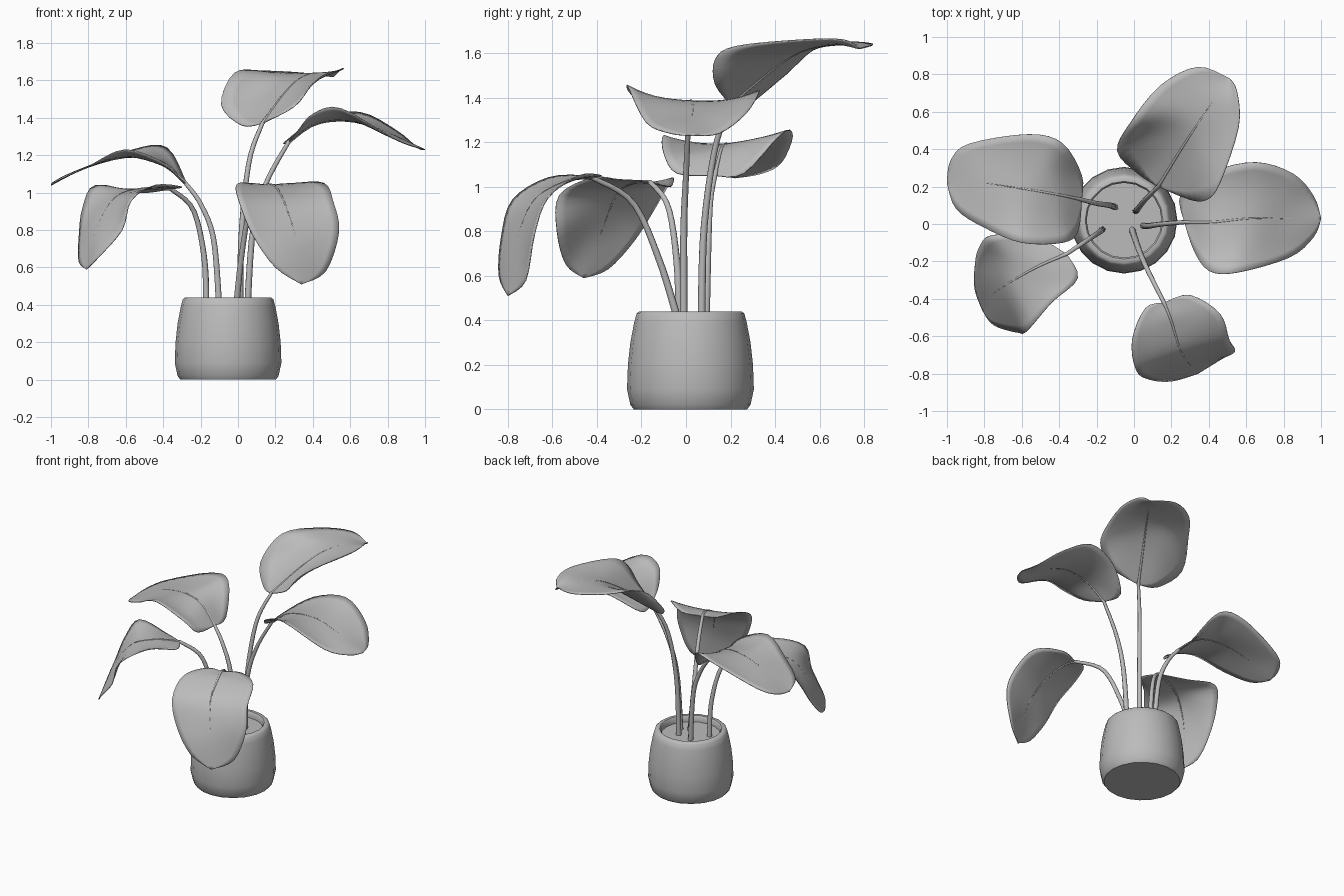
import bpy, bmesh, math
from mathutils import Vector

if "Cube" in bpy.data.objects:
    bpy.data.objects.remove(bpy.data.objects["Cube"], do_unlink=True)

# One plain grey for the whole model
grey = bpy.data.materials.new("plain_grey")
grey.use_nodes = True
grey.diffuse_color = (0.5, 0.5, 0.5, 1)
shader = next(n for n in grey.node_tree.nodes if n.type == "BSDF_PRINCIPLED")
shader.inputs["Base Color"].default_value = grey.diffuse_color
shader.inputs["Roughness"].default_value = 0.8


def activate(obj):
    bpy.ops.object.select_all(action="DESELECT")
    obj.select_set(True)
    bpy.context.view_layer.objects.active = obj


def finish(name, bm, angle):
    bmesh.ops.recalc_face_normals(bm, faces=bm.faces)
    mesh = bpy.data.meshes.new(name)
    bm.to_mesh(mesh)
    bm.free()
    mesh.materials.append(grey)
    obj = bpy.data.objects.new(name, mesh)
    bpy.context.collection.objects.link(obj)
    activate(obj)
    bpy.ops.object.shade_smooth_by_angle(angle=math.radians(angle))
    return obj


def points(*triples):
    """Points given in hundredths of a unit."""
    return [Vector(t) / 100 for t in triples]


def sample(rail, t):
    """Smooth point on a rail, t from 0 to 1."""
    spans = len(rail) - 1
    i = min(int(t * spans), spans - 1)
    u = t * spans - i
    b, c = rail[i], rail[i + 1]
    a = rail[i - 1] if i else b
    d = rail[i + 2] if i + 2 <= spans else c
    return 0.5 * (2 * b + (c - a) * u + (2 * a - 5 * b + 4 * c - d) * u ** 2
                  + (3 * b - a - 3 * c + d) * u ** 3)


def make_leaf(name, base, left, middle, right, tip, rows=24, cols=14):
    """Blade lofted across two edge rails and a midrib, with cupped sides."""
    ends = points(base, tip)
    rails = [[ends[0]] + points(*r) + [ends[1]] for r in (left, middle, right)]
    bm = bmesh.new()
    grid = []
    for r in range(rows + 1):
        lft, mid, rgt = (sample(rail, r / rows) for rail in rails)
        row = []
        for c in range(cols + 1):
            v = 2 * c / cols - 1
            bend = abs(v) ** 2.5 * ((lft + rgt) / 2 - mid)
            row.append(bm.verts.new(mid + v * (rgt - lft) / 2 + bend))
        grid.append(row)
    for r in range(rows):
        for c in range(cols):
            bm.faces.new((grid[r][c], grid[r][c + 1], grid[r + 1][c + 1], grid[r + 1][c]))
    bmesh.ops.remove_doubles(bm, verts=bm.verts, dist=0.0005)
    obj = finish(name + "_leaf", bm, 60)
    thick = obj.modifiers.new("thickness", "SOLIDIFY")
    thick.thickness = 0.005
    thick.offset = 0
    return rails[1]


def make_stem(name, stalk, midrib):
    """Tapered stalk that carries on as a fine rib along the blade."""
    stalk = points(*stalk) + [midrib[0]]
    steps = 14
    path = [(sample(stalk, i / steps), 0.018 - 0.007 * i / steps) for i in range(steps + 1)]
    path += [(sample(midrib, i / steps), 0.008 * (1 - i / steps) + 0.001)
             for i in range(1, steps + 1)]
    curve = bpy.data.curves.new(name + "_stem", "CURVE")
    curve.dimensions = "3D"
    curve.bevel_depth = 1
    curve.bevel_resolution = 2
    curve.use_fill_caps = True
    spline = curve.splines.new("POLY")
    spline.points.add(len(path) - 1)
    for point, (co, radius) in zip(spline.points, path):
        point.co = (*co, 1)
        point.radius = radius
    curve.materials.append(grey)
    obj = bpy.data.objects.new(name + "_stem", curve)
    bpy.context.collection.objects.link(obj)
    activate(obj)
    bpy.ops.object.convert(target="MESH")
    bpy.ops.object.shade_smooth_by_angle(angle=math.radians(60))


def make_plant_part(name, stalk, **blade):
    make_stem(name, stalk, make_leaf(name, **blade))


# Pot with a rim and a soil disc, turned around its own axis
profile = [(0, 0), (0.255, 0), (0.27, 0.02), (0.285, 0.09), (0.281, 0.2), (0.27, 0.3),
           (0.253, 0.39), (0.242, 0.43), (0.23, 0.44), (0.208, 0.44), (0.2, 0.43),
           (0.2, 0.395), (0, 0.395)]
bm = bmesh.new()
verts = [bm.verts.new((r, 0, z)) for r, z in profile]
edges = [bm.edges.new(pair) for pair in zip(verts, verts[1:])]
bmesh.ops.spin(bm, geom=verts + edges, cent=(0, 0, 0), axis=(0, 0, 1),
               angle=2 * math.pi, steps=20)
bmesh.ops.remove_doubles(bm, verts=bm.verts, dist=0.0005)
pot = finish("pot", bm, 50)
pot.location = (-0.053, 0.02, 0)

# Tall leaf at the back
make_plant_part(
    "back", [(1, 7, 38), (2, 8, 80), (6, 13, 117)],
    base=(13, 20, 137), tip=(51, 78, 162),
    left=[(2, 27, 136), (-9, 39, 147), (-2, 54, 164), (14, 74, 165), (34, 84, 164)],
    middle=[(24, 38, 152), (33, 52, 161), (43, 67, 164)],
    right=[(30, 13, 146), (39, 13, 157), (46, 22, 163), (56, 52, 166), (55, 71, 166)])

# Leaf reaching to the left side
make_plant_part(
    "left", [(5, -1, 38), (8, -1, 80), (15, 0, 105)],
    base=(27, 1, 127), tip=(100, 3, 123),
    left=[(25, 16, 127), (42, 28, 139), (65, 33, 143), (85, 27, 133), (96, 15, 124)],
    middle=[(42, 1, 137), (62, 3, 138), (82, 3, 131)],
    right=[(32, -14, 133), (40, -25, 142), (55, -26, 145), (83, -18, 129), (96, -7, 124)])

# Leaf reaching to the right side
make_plant_part(
    "right", [(-10, 9, 38), (-13, 10, 75), (-20, 11, 94)],
    base=(-28, 13, 105), tip=(-100, 22, 104),
    left=[(-30, -4, 106), (-38, -10, 115), (-60, -10, 123), (-80, -2, 114), (-95, 8, 107)],
    middle=[(-42, 16, 117), (-60, 19, 119), (-82, 22, 113)],
    right=[(-28, 26, 106), (-38, 43, 124), (-56, 48, 123), (-88, 43, 111), (-98, 34, 106)])

# Drooping leaf at the front right
make_plant_part(
    "front_right", [(-17, -3, 38), (-18, -4, 65), (-24, -8, 91)],
    base=(-36, -16, 102), tip=(-81, -46, 59),
    left=[(-30, -29, 103), (-44, -42, 104), (-57, -57, 96), (-62, -58, 80), (-75, -54, 65)],
    middle=[(-52, -23, 102), (-66, -31, 97), (-76, -38, 80)],
    right=[(-53, -7, 100), (-76, -6, 104), (-83, -13, 92), (-85, -23, 76), (-85, -35, 63)])

# Drooping leaf at the front
make_plant_part(
    "front", [(-1, -3, 38), (2, -12, 67), (7, -24, 93)],
    base=(16, -42, 104), tip=(34, -80, 51),
    left=[(30, -38, 105), (46, -48, 105), (51, -62, 95), (54, -68, 79), (47, -72, 58)],
    middle=[(20, -52, 103), (25, -68, 94), (31, -76, 75)],
    right=[(6, -45, 105), (-1, -62, 104), (1, -78, 94), (8, -83, 77), (20, -84, 60)])
